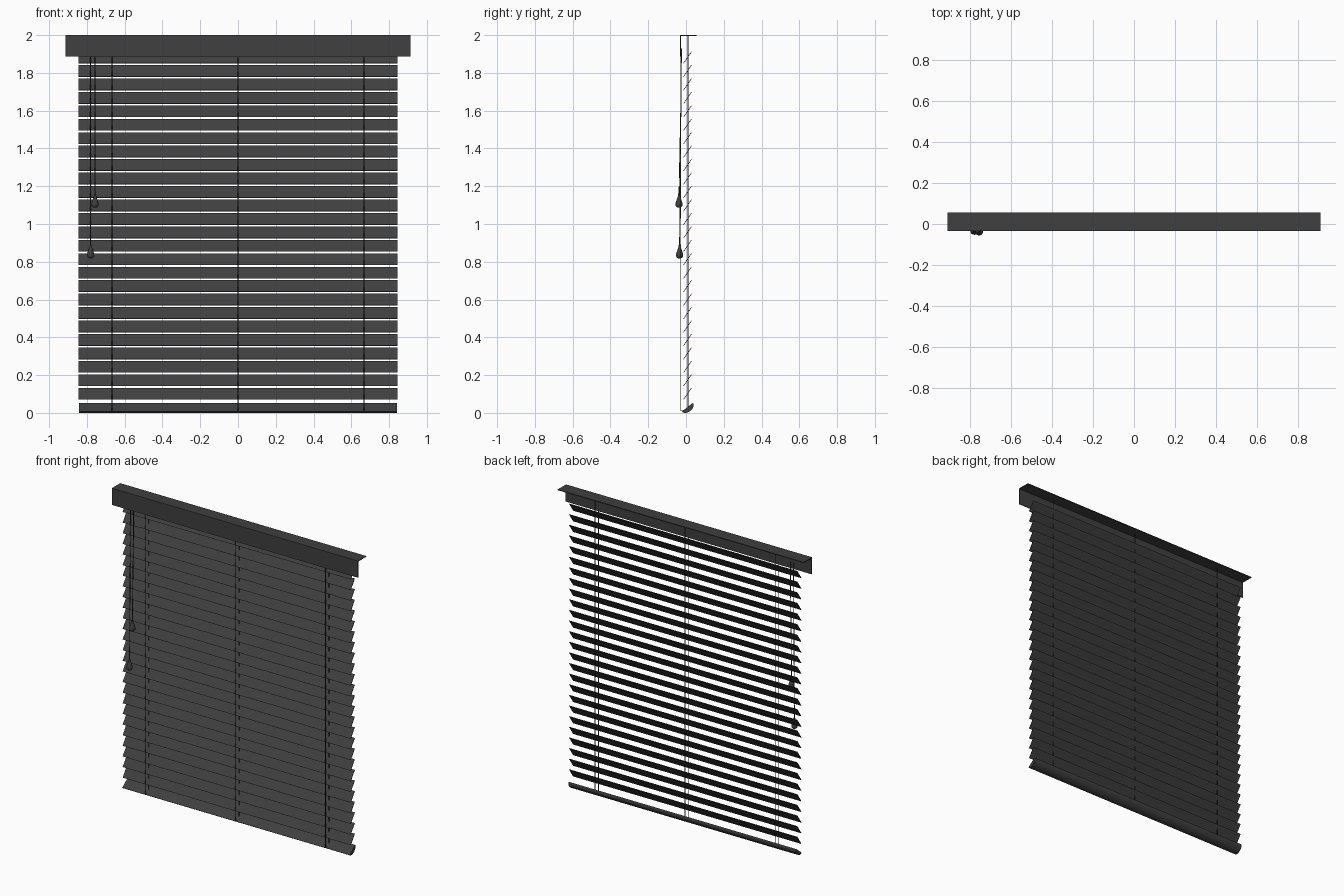
import bpy, bmesh, math
from mathutils import Vector

if "Cube" in bpy.data.objects:
    bpy.data.objects.remove(bpy.data.objects["Cube"])

dark = bpy.data.materials.new("dark_grey")
dark.diffuse_color = (0.05, 0.05, 0.05, 1)
dark.use_nodes = True
dark.node_tree.nodes["Principled BSDF"].inputs["Base Color"].default_value = dark.diffuse_color


def add_object(name, bm, smooth=False):
    bmesh.ops.recalc_face_normals(bm, faces=bm.faces)
    me = bpy.data.meshes.new(name)
    bm.to_mesh(me)
    bm.free()
    ob = bpy.data.objects.new(name, me)
    bpy.context.collection.objects.link(ob)
    me.materials.append(dark)
    if smooth:
        bpy.ops.object.select_all(action='DESELECT')
        ob.select_set(True)
        bpy.context.view_layer.objects.active = ob
        bpy.ops.object.shade_smooth_by_angle(angle=math.radians(40))
    return ob


def extrude_profile(name, profile, half, smooth=False):
    """Extrude a (y, z) outline along x from -half to half."""
    bm = bmesh.new()
    face = bm.faces.new([bm.verts.new((-half, y, z)) for y, z in profile])
    out = bmesh.ops.extrude_face_region(bm, geom=[face])
    moved = [v for v in out["geom"] if isinstance(v, bmesh.types.BMVert)]
    bmesh.ops.translate(bm, verts=moved, vec=(2 * half, 0, 0))
    return add_object(name, bm, smooth)


def cord(name, points, radius=0.0025):
    cu = bpy.data.curves.new(name, 'CURVE')
    cu.dimensions = '3D'
    cu.bevel_depth = radius
    cu.bevel_resolution = 1
    cu.use_fill_caps = True
    sp = cu.splines.new('POLY')
    sp.points.add(len(points) - 1)
    for p, co in zip(sp.points, points):
        p.co = (*co, 1)
    ob = bpy.data.objects.new(name, cu)
    bpy.context.collection.objects.link(ob)
    cu.materials.append(dark)


def tassel(name, x, y, z):
    """Lathe a teardrop whose lowest point is at z."""
    profile = [(0.0, 0), (0.011, 0.001), (0.017, 0.007), (0.019, 0.017), (0.017, 0.028),
               (0.011, 0.046), (0.006, 0.062), (0.004, 0.074), (0.0, 0.075)]
    bm = bmesh.new()
    verts = [bm.verts.new((x + r, y, z + h)) for r, h in profile]
    edges = [bm.edges.new(pair) for pair in zip(verts, verts[1:])]
    bmesh.ops.spin(bm, geom=verts + edges, cent=(x, y, z), axis=(0, 0, 1),
                   angle=math.tau, steps=20)
    bmesh.ops.remove_doubles(bm, verts=bm.verts, dist=1e-5)
    add_object(name, bm, True)


# Headrail: front valance and top board in one L section
extrude_profile("headrail", [(-0.033, 1.888), (-0.027, 1.888), (-0.027, 1.995),
                             (0.055, 1.995), (0.055, 2.0), (-0.033, 2.0)], 0.912)

# Tilted slats, repeated upwards
a, b = Vector((-0.013, 0.071)), Vector((0.029, 0.132))
n = Vector((a.y - b.y, b.x - a.x)).normalized() * 0.0015
slat = extrude_profile("slat", [a - n, b - n, b + n, a + n], 0.845)
arr = slat.modifiers.new("stack", 'ARRAY')
arr.count = 26
arr.use_relative_offset = False
arr.use_constant_offset = True
arr.constant_offset_displace = (0, 0, 0.0712)

# Bottom rail: flat upper face, rounded underside, tilted
c = Vector((0.010, 0.033))
u = Vector((0.78, 0.62)).normalized()
v = Vector((u.y, -u.x))
rail = [c + u * 0.037 * math.cos(t) + v * (0.025 * math.sin(t) - 0.004)
        for t in [math.pi * i / 14 for i in range(15)]]
low = min(p.y for p in rail)
rail = [(p.x, p.y - low) for p in rail]
extrude_profile("bottom_rail", rail, 0.843, True)

# Ladder cords: one in front of the slats, one threaded through them
for i, x in enumerate((-0.668, 0.0, 0.668)):
    cord(f"front_cord_{i}", [(x, -0.028, 1.89), (x, -0.028, 0.012), (x, -0.01, 0.012)])
    cord(f"inner_cord_{i}", [(x, 0.010, 1.995), (x, 0.010, 0.025)])

# Pull cords with tassels
for i, (x, y, z) in enumerate(((-0.757, -0.037, 1.087), (-0.78, -0.034, 0.818))):
    cord(f"pull_cord_{i}", [(x, -0.024, 1.93), (x, -0.026, 1.7), (x, y, z + 0.07)])
    tassel(f"tassel_{i}", x, y, z)
